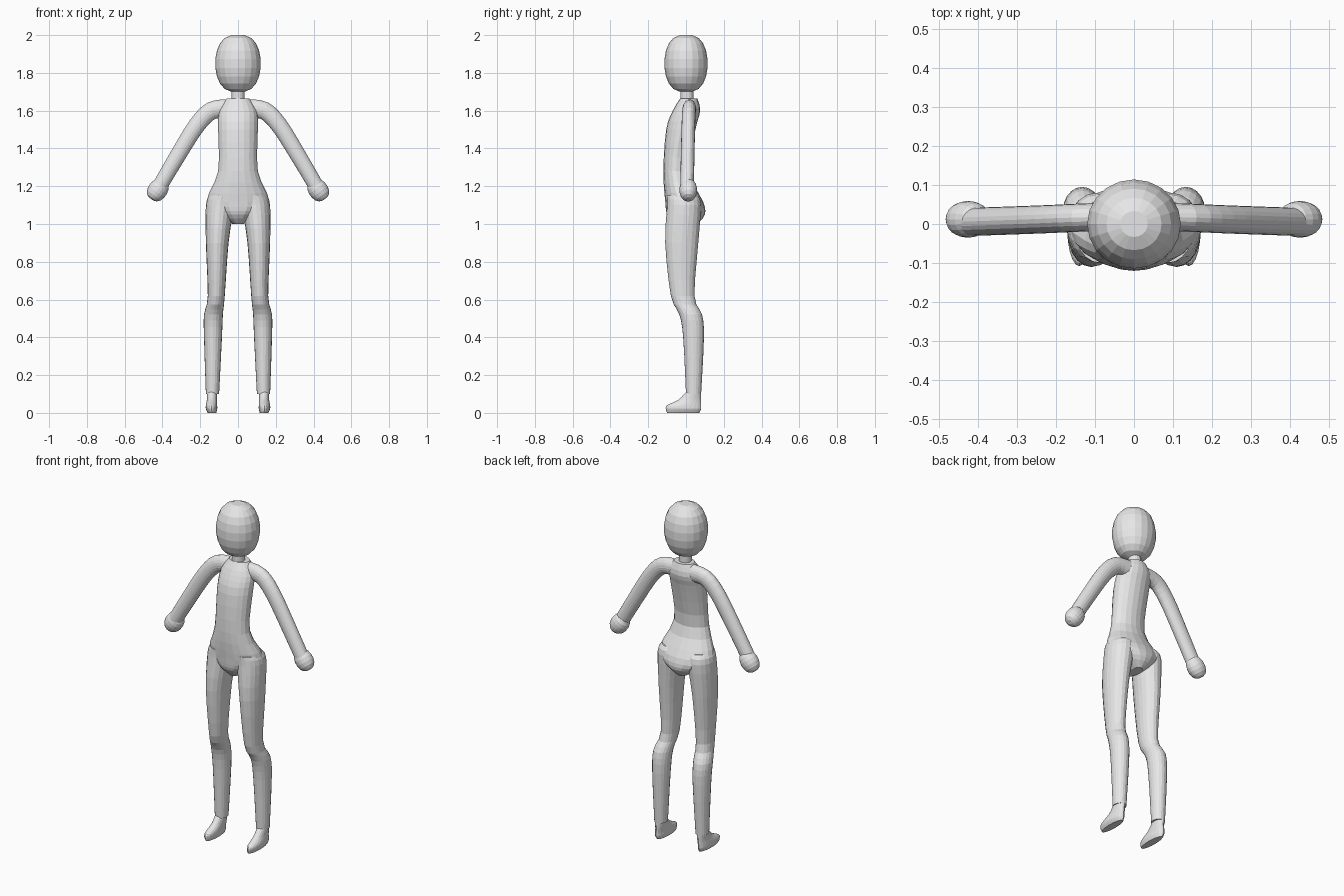
import bpy
import bmesh
from math import cos, sin, pi
from mathutils import Vector

default_cube = bpy.data.objects.get("Cube")
if default_cube:
    bpy.data.objects.remove(default_cube, do_unlink=True)

SEGMENTS = 20
STEPS = 3
X_AXIS, Y_AXIS, Z_AXIS = Vector((1, 0, 0)), Vector((0, 1, 0)), Vector((0, 0, 1))

grey = bpy.data.materials.new("light grey")
grey.use_nodes = True
grey.diffuse_color = (.8, .8, .8, 1)
grey.node_tree.nodes["Principled BSDF"].inputs["Base Color"].default_value = grey.diffuse_color


def smooth_rows(rows):
    """Put extra rows between the given ones along a flowing curve."""
    rows = [Vector(row) for row in rows]
    result = [rows[0]]
    for i in range(len(rows) - 1):
        start, end = rows[i], rows[i + 1]
        leave = (end - rows[max(i - 1, 0)]) / 2
        arrive = (rows[min(i + 2, len(rows) - 1)] - start) / 2
        for step in range(1, STEPS + 1):
            t = step / STEPS
            blend = t * t * (3 - 2 * t)
            result.append(start.lerp(end, blend)
                          + leave * (t * (1 - t) ** 2)
                          - arrive * (t * t * (1 - t)))
    return result


def loft(name, rings):
    """Skin closed rings given as (centre, half axis u, half axis v)."""
    bm = bmesh.new()
    loops = []
    for centre, u, v in rings:
        angles = [2 * pi * i / SEGMENTS for i in range(SEGMENTS)]
        loops.append([bm.verts.new(centre + u * cos(a) + v * sin(a)) for a in angles])
    for low, high in zip(loops, loops[1:]):
        for i in range(SEGMENTS):
            bm.faces.new((low[i - 1], low[i], high[i], high[i - 1]))
    bm.faces.new(loops[0])
    bm.faces.new(loops[-1])
    bmesh.ops.recalc_face_normals(bm, faces=bm.faces)
    mesh = bpy.data.meshes.new(name)
    bm.to_mesh(mesh)
    bm.free()
    mesh.materials.append(grey)
    bpy.context.collection.objects.link(bpy.data.objects.new(name, mesh))


def stack(name, levels, side=1):
    """Loft level rings given as (height, x min, x max, front, back)."""
    rings = []
    for row in smooth_rows(levels):
        z, inner, outer, front, back = row
        centre = Vector((side * (inner + outer) / 2, (front + back) / 2, z))
        rings.append((centre, X_AXIS * (outer - inner) / 2, Y_AXIS * (back - front) / 2))
    loft(name, rings)


def symmetric(levels):
    """Give (height, half width, front, back) levels equal sides."""
    return [(z, -width, width, front, back) for z, width, front, back in levels]


def egg(name, centre, axis, length, width, depth, count):
    """Full-sided ovoid along an axis, sized by its half dimensions."""
    across = axis.cross(Y_AXIS)
    rings = []
    for i in range(count):
        angle = 2.8 * (i / (count - 1) - .5)
        swell = cos(angle) ** .7
        rings.append((centre + axis * length * sin(angle),
                      across * width * swell, Y_AXIS * depth * swell))
    loft(name, rings)


def arm(name, path, side):
    """Tube through (x, z) points, thinning and moving forward to the wrist."""
    points = smooth_rows(path)
    last = len(points) - 1
    rings = []
    for i, (x, z) in enumerate(points):
        t = i / last
        run = points[min(i + 1, last)] - points[max(i - 1, 0)]
        across = Vector((-side * run.y, 0, run.x)).normalized()
        centre = Vector((side * x, .02 - .015 * t, z))
        rings.append((centre, across * (.05 - .01 * t), Y_AXIS * .036))
    loft(name, rings)


# Head and neck
egg("head", Z_AXIS * 1.85, Z_AXIS, .152, .121, .115, 10)
stack("neck", symmetric([(1.6, .036, -.03, .04), (1.73, .034, -.03, .04)]))

# Torso from crotch to collar
stack("torso", symmetric([
    (1, .03, -.06, .06),
    (1.05, .11, -.1, .1),
    (1.12, .167, -.11, .09),
    (1.28, .105, -.12, .015),
    (1.5, .105, -.105, .05),
    (1.6, .1, -.07, .075),
    (1.665, .06, -.03, .06)]))

for side, label in ((1, "left"), (-1, "right")):
    # Arm with a rounded hand
    arm(label + "_arm", [(.05, 1.61), (.14, 1.6), (.22, 1.52), (.32, 1.36), (.42, 1.19)], side)
    reach = Vector((side * .6, 0, -.8))
    egg(label + "_hand", Vector((side * .425, .012, 1.18)), reach, .06, .052, .047, 8)

    # Leg from ankle to hip
    stack(label + "_leg", [
        (.1, .1, .17, 0, .08),
        (.4, .085, .18, -.015, .095),
        (.52, .08, .18, -.035, .085),
        (.62, .07, .16, -.08, .045),
        (.9, .05, .17, -.11, .065),
        (1.1, .02, .17, -.1, .08),
        (1.15, .02, .15, -.1, .06)], side)

    # Foot with the toe pointing forward
    stack(label + "_foot", [
        (0, .115, .16, -.1, .07),
        (.02, .11, .17, -.107, .08),
        (.04, .11, .17, -.1, .08),
        (.07, .11, .165, -.04, .08),
        (.11, .11, .165, 0, .08)], side)
